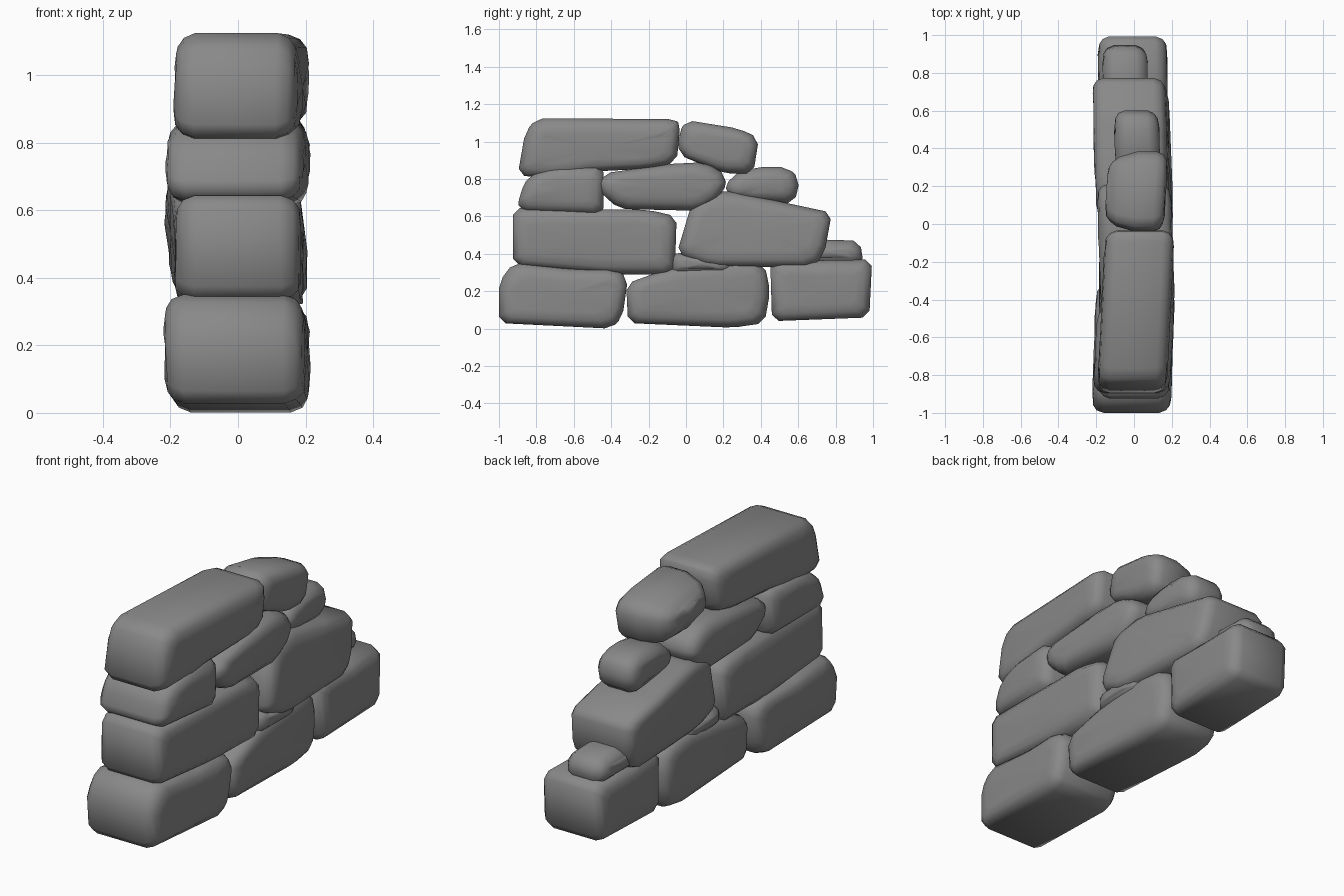
import bpy, bmesh, random
from mathutils import Vector

if "Cube" in bpy.data.objects:
    bpy.data.objects.remove(bpy.data.objects["Cube"])

random.seed(4)
stone_mat = bpy.data.materials.new("grey stone")
stone_mat.diffuse_color = (0.25, 0.25, 0.25, 1)
stone_mat.use_nodes = True
stone_mat.node_tree.nodes["Principled BSDF"].inputs["Base Color"].default_value = stone_mat.diffuse_color


def cut_corners(pts, r):
    """Replace each profile corner by two points set back by r."""
    out = []
    for i, p in enumerate(pts):
        p = Vector(p)
        for q in (Vector(pts[i - 1]), Vector(pts[(i + 1) % len(pts)])):
            d = q - p
            out.append(p + d.normalized() * min(r, d.length * 0.35))
    return out


def stone(name, profile, x0, x1, skew=0.0, lean=0.0, r=0.035, taper=0.0):
    """Rounded stone: y-z profile lofted along x; skew shifts x along y, lean along z.
    taper narrows the -x side."""
    pts = cut_corners(profile, r)
    ys, zs = [p.x for p in pts], [p.y for p in pts]
    cy, cz = (min(ys) + max(ys)) / 2, (min(zs) + max(zs)) / 2
    hy, hz = (max(ys) - min(ys)) / 2, (max(zs) - min(zs)) / 2
    mid = (x0 + x1) / 2
    rings = [(x0, .085 + taper), (x0 + .006, .04 + taper), (x0 + .025, .014 + taper),
             (x0 + .06, taper * .7), (mid, 0), (x1 - .06, 0), (x1 - .025, .014),
             (x1 - .006, .04), (x1, .085)]
    bm = bmesh.new()
    loops = []

    def place(x, y, z):
        return bm.verts.new((x + skew * (y - cy) + lean * (z - cz), y, z))

    for x, inset in rings:
        fy, fz = 1 - min(inset, hy * .6) / hy, 1 - min(inset, hz * .55) / hz
        loops.append([place(x + random.uniform(-.003, .003), cy + (p.x - cy) * fy,
                            cz + (p.y - cz) * fz) for p in pts])
    n = len(pts)
    for a, b in zip(loops, loops[1:]):
        for i in range(n):
            bm.faces.new((a[i], a[(i + 1) % n], b[(i + 1) % n], b[i]))
    # broad end faces as fans around a middle point
    for loop, x in ((loops[0], x0), (loops[-1], x1)):
        c = place(x, cy, cz)
        for i in range(n):
            bm.faces.new((loop[i], loop[(i + 1) % n], c))
    bmesh.ops.recalc_face_normals(bm, faces=bm.faces)
    for f in bm.faces:
        f.smooth = True
    me = bpy.data.meshes.new(name)
    bm.to_mesh(me)
    bm.free()
    me.materials.append(stone_mat)
    ob = bpy.data.objects.new(name, me)
    bpy.context.collection.objects.link(ob)


# bottom course
stone("base_stone_front", [(-1, .03), (-.4, .0), (-.34, .06), (-.31, .27), (-.38, .32), (-.62, .32),
      (-.92, .355), (-1, .25)], -.21, .205, .03, -.02)
stone("base_stone_middle", [(-.31, .03), (.25, .005), (.42, .03), (.45, .2), (.42, .345), (.25, .37),
      (-.1, .32), (-.32, .24)], -.185, .185, -.03)
stone("base_stone_back", [(.46, .04), (.98, .06), (.995, .37), (.7, .365), (.45, .37)], -.19, .175)

# second course
stone("second_stone_front", [(-.925, .34), (-.4, .29), (-.06, .29), (-.05, .6), (-.2, .635),
      (-.925, .645)], -.185, .19, .01)
stone("second_stone_back", [(-.05, .4), (.12, .33), (.68, .33), (.74, .4), (.78, .62), (.5, .68),
      (.22, .74), (.04, .7)], -.2, .185, -.04, -.1)
stone("filler_chip", [(-.08, .29), (.24, .29), (.25, .38), (.04, .41), (-.08, .40)], -.17, .19, r=.02)
stone("step_chip", [(.55, .34), (.95, .34), (.93, .47), (.6, .48)], -.165, .07, r=.035)

# third course
stone("third_stone_front", [(-.9, .63), (-.44, .61), (-.44, .87), (-.7, .87), (-.84, .82),
      (-.89, .72)], -.205, .2, .06)
stone("third_stone_middle", [(-.48, .75), (-.36, .64), (.08, .63), (.2, .72), (.22, .82), (.1, .89),
      (-.1, .88), (-.44, .83)], -.185, .205, -.03)
stone("third_stone_back", [(.2, .72), (.3, .68), (.58, .67), (.61, .8), (.54, .865), (.38, .865),
      (.24, .82)], -.1, .135, -.03)

# top course
stone("top_stone_front", [(-.9, .82), (-.7, .80), (-.5, .84), (-.2, .855), (-.05, .89), (-.03, 1.09),
      (-.06, 1.12), (-.8, 1.125), (-.86, 1.05)], -.172, .192, .05)
stone("top_stone_back", [(-.04, .93), (.2, .83), (.36, .83), (.39, 1.02), (.28, 1.07), (.0, 1.115),
      (-.04, 1.04)], -.145, .168, .05, taper=.04)
